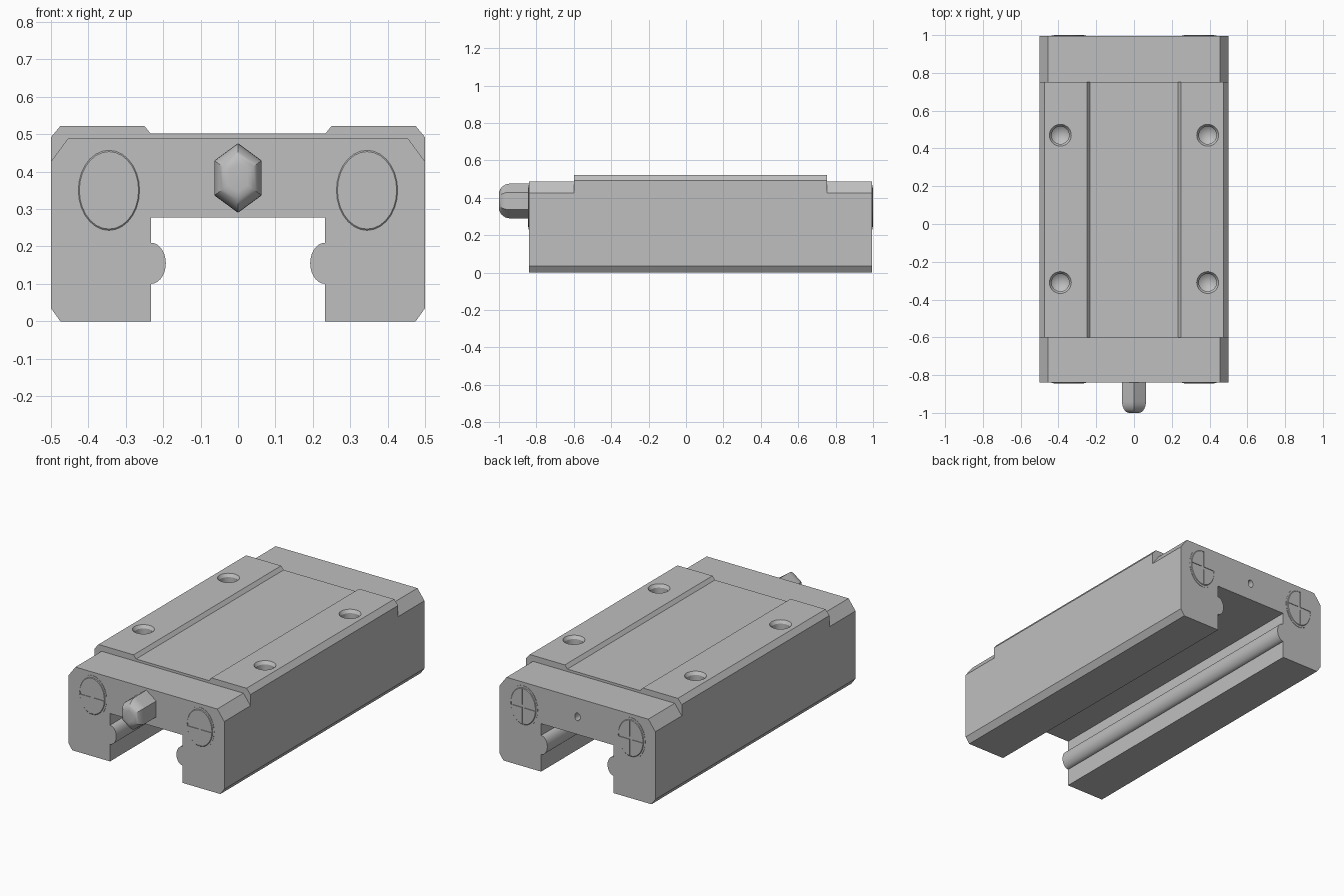
import bpy, bmesh
from math import pi, cos, sin
from mathutils import Matrix

if "Cube" in bpy.data.objects:
    bpy.data.objects.remove(bpy.data.objects["Cube"])

steel = bpy.data.materials.new("steel grey")
steel.use_nodes = True
GREY = (0.52, 0.52, 0.52, 1)
steel.diffuse_color = GREY
steel.node_tree.nodes["Principled BSDF"].inputs["Base Color"].default_value = GREY

FRONT, BACK = -0.84, 0.995
PAD_FRONT, PAD_BACK = -0.6, 0.753
FACE_FRONT = Matrix.Rotation(pi / 2, 4, "X")            # local z points to -y
FACE_BACK = Matrix.Rotation(pi, 4, "Z") @ FACE_FRONT    # local z points to +y


def finish(name, bm):
    bmesh.ops.remove_doubles(bm, verts=bm.verts, dist=1e-5)
    bmesh.ops.recalc_face_normals(bm, faces=bm.faces)
    mesh = bpy.data.meshes.new(name)
    bm.to_mesh(mesh)
    bm.free()
    mesh.materials.append(steel)
    obj = bpy.data.objects.new(name, mesh)
    bpy.context.collection.objects.link(obj)
    return obj


def prism(name, half, y0, y1):
    """Mirror a half outline (x, z) across x = 0 and extrude it along y."""
    outline = half + [(-x, z) for x, z in reversed(half) if x > 0]
    bm = bmesh.new()
    face = bm.faces.new([bm.verts.new((x, y0, z)) for x, z in outline])
    ext = bmesh.ops.extrude_face_region(bm, geom=[face], use_keep_orig=True)
    moved = [v for v in ext["geom"] if isinstance(v, bmesh.types.BMVert)]
    bmesh.ops.translate(bm, verts=moved, vec=(0, y1 - y0, 0))
    return finish(name, bm)


def loft(name, sides, rx, ry, sections, matrix, phase=0.0):
    """Stack scaled polygon rings (scale, height) along local z."""
    bm = bmesh.new()
    rings = []
    for s, h in sections:
        angles = [phase + 2 * pi * i / sides for i in range(sides)]
        rings.append([bm.verts.new((rx * s * cos(a), ry * s * sin(a), h)) for a in angles])
    for low, high in zip(rings, rings[1:]):
        for i in range(sides):
            j = (i + 1) % sides
            bm.faces.new((low[i], low[j], high[j], high[i]))
    bm.faces.new(rings[0])
    if sections[-1][0] > 0.001:
        bm.faces.new(rings[-1])
    bm.transform(matrix)
    return finish(name, bm)


def box(name, size, centre):
    bm = bmesh.new()
    bmesh.ops.create_cube(bm, size=1)
    bm.transform(Matrix.Translation(centre) @ Matrix.Diagonal((*size, 1)))
    return finish(name, bm)


def cut(obj, cutter):
    cutter.hide_render = True
    mod = obj.modifiers.new("cut", "BOOLEAN")
    mod.operation, mod.solver, mod.object = "DIFFERENCE", "EXACT", cutter
    bpy.context.view_layer.objects.active = obj
    bpy.ops.object.modifier_apply(modifier=mod.name)
    bpy.data.objects.remove(cutter)


# Shared inner channel with the ball-track ridge, from the ceiling down to the foot
ridge = [(0.233 - 0.04 * sin(pi * i / 14), 0.155 + 0.055 * cos(pi * i / 14)) for i in range(15)]
channel = [(0.233, 0.278)] + ridge + [(0.233, 0), (0.475, 0), (0.5, 0.035)]

# End caps and raised middle block
cap_outline = channel + [(0.5, 0.427), (0.455, 0.488)]
block_outline = channel + [(0.5, 0.492), (0.475, 0.522), (0.25, 0.522), (0.234, 0.502)]
front_cap = prism("front_end_cap", cap_outline, FRONT, PAD_FRONT)
back_cap = prism("back_end_cap", cap_outline, PAD_BACK, BACK)
block = prism("carriage_block", block_outline, PAD_FRONT, PAD_BACK)

# Four chamfered mounting holes with conical bottoms
for x in (-0.39, 0.39):
    for y in (-0.31, 0.47):
        hole = [(1.1, 0.53), (1.0, 0.522), (0.8, 0.505), (0.8, 0.36), (0, 0.325)]
        cut(block, loft("hole_cutter", 28, 0.058, 0.058, hole, Matrix.Translation((x, y, 0))))

# Small plug hole in the back cap
cut(back_cap, loft("plug_cutter", 16, 0.017, 0.023, [(1, -0.06), (1, 0.02)],
                   Matrix.Translation((0, BACK, 0.38)) @ FACE_BACK))

# Cross-slotted screw heads on both ends
screws = []
for end, y, facing in (("front", FRONT, FACE_FRONT), ("back", BACK, FACE_BACK)):
    for side, x in (("right", -0.345), ("left", 0.345)):
        profile = [(1, -0.004), (1, 0.002), (0.9, 0.002), (0.87, 0.005)]
        screw = loft(f"{end}_{side}_screw", 28, 0.091, 0.119, profile,
                     Matrix.Translation((x, y, 0.35)) @ facing)
        out = y + (0.005 if y > 0 else -0.005)
        cut(screw, box("slot_cutter", (0.016, 0.007, 0.204), (x, out, 0.35)))
        cut(screw, box("slot_cutter", (0.156, 0.007, 0.016), (x, out, 0.35)))
        screws.append(screw)

# Hexagonal grease nipple with a rounded tip
tip = [(1 - 0.6 * (1 - cos(a)), 0.1 + 0.06 * sin(a)) for a in [pi / 2 * i / 7 for i in range(8)]]
nipple = loft("grease_nipple", 6, 0.073, 0.093, [(1, -0.02)] + tip + [(0, 0.16)],
              Matrix.Translation((0, FRONT, 0.383)) @ FACE_FRONT, phase=pi / 2)

# Smooth the curved surfaces, keeping the machined edges sharp
bpy.ops.object.select_all(action="DESELECT")
for obj in [front_cap, back_cap, block, nipple] + screws:
    obj.select_set(True)
bpy.context.view_layer.objects.active = block
bpy.ops.object.shade_smooth_by_angle(angle=pi / 6)
